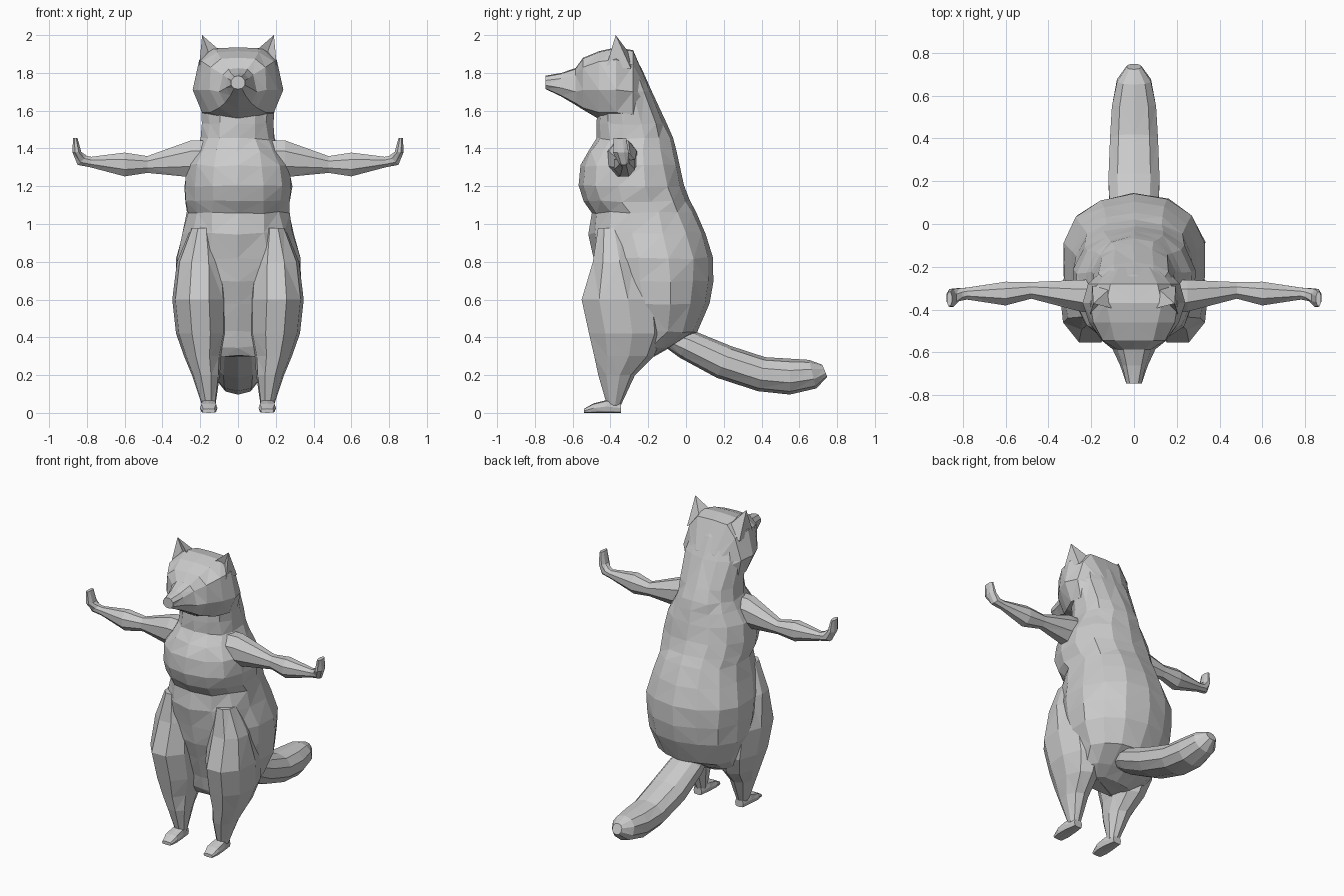
import bpy, bmesh, random
from math import sin, cos, pi, radians
from mathutils import Vector

if "Cube" in bpy.data.objects:
    bpy.data.objects.remove(bpy.data.objects["Cube"])

random.seed(4)


def make(name, bm):
    bmesh.ops.recalc_face_normals(bm, faces=bm.faces)
    bmesh.ops.triangulate(bm, faces=[f for f in bm.faces if len(f.verts) == 4])
    me = bpy.data.meshes.new(name)
    bm.to_mesh(me)
    bm.free()
    ob = bpy.data.objects.new(name, me)
    bpy.context.collection.objects.link(ob)
    return ob


def loft(name, rings, jitter=0.0):
    """Skin a closed surface over rings with equal point counts."""
    bm = bmesh.new()
    rows = [[bm.verts.new(Vector(p) + Vector([random.uniform(-jitter, jitter) for _ in range(3)]))
             for p in r] for r in rings]
    n = len(rows[0])
    for a, b in zip(rows, rows[1:]):
        for i in range(n):
            j = (i + 1) % n
            bm.faces.new((a[i], a[j], b[j], b[i]))
    bm.faces.new(rows[0])
    bm.faces.new(rows[-1])
    return make(name, bm)


def oval(c, u, v, n, e=2.0, phase=0.5):
    """Superellipse around c spanned by half-axis vectors u and v."""
    pts = []
    for i in range(n):
        t = 2 * pi * (i + phase) / n
        cs, sn = cos(t), sin(t)
        a = abs(cs) ** (2 / e) * (1 if cs > 0 else -1)
        b = abs(sn) ** (2 / e) * (1 if sn > 0 else -1)
        pts.append(Vector(c) + Vector(u) * a + Vector(v) * b)
    return pts


def level(z, cx, hw, yf, yb, n, e=2.0, phase=0.5):
    return oval((cx, (yf + yb) / 2, z), (hw, 0, 0), (0, (yb - yf) / 2, 0), n, e, phase)


# Torso and neck: z, half width, front y, back y
torso_rows = [(0.30, .17, -.33, -.17), (0.35, .23, -.36, -.08), (0.43, .27, -.38, .06),
              (0.58, .325, -.43, .12), (0.70, .335, -.47, .14), (0.82, .335, -.49, .143),
              (0.95, .30, -.515, .105), (1.06, .275, -.50, .055), (1.12, .28, -.545, .025),
              (1.20, .29, -.57, -.005), (1.31, .275, -.56, -.035), (1.39, .23, -.52, -.055),
              (1.45, .20, -.475, -.07), (1.53, .19, -.47, -.10), (1.70, .20, -.46, -.18),
              (1.82, .17, -.45, -.235), (1.91, .13, -.43, -.285)]
body = loft("animal_body", [level(z, 0, w, f, b, 14, 2.25) for z, w, f, b in torso_rows], 0.006)
parts = []

# Head, nose to nape: y, top z, top w, brow w, brow z, cheek w, cheek z, jaw w, jaw z, bottom z
head_rows = [(-.745, 1.785, .02, .036, 1.76, .036, 1.735, .02, 1.718, 1.715),
             (-.66, 1.80, .035, .055, 1.77, .065, 1.72, .04, 1.68, 1.675),
             (-.585, 1.825, .05, .08, 1.79, .10, 1.70, .07, 1.64, 1.63),
             (-.545, 1.88, .09, .145, 1.83, .15, 1.71, .10, 1.615, 1.605),
             (-.46, 1.915, .11, .19, 1.86, .21, 1.71, .15, 1.59, 1.555),
             (-.37, 1.935, .13, .205, 1.87, .24, 1.71, .19, 1.59, 1.53),
             (-.28, 1.92, .11, .17, 1.84, .215, 1.70, .19, 1.58, 1.54),
             (-.20, 1.735, .07, .10, 1.70, .13, 1.65, .13, 1.60, 1.58)]
rings = []
for y, zt, wt, wb, zb, wc, zc, wj, zj, zl in head_rows:
    half = [(wt, zt - .005), (wb, zb), (wc, zc), (wj, zj)]
    rings.append([(0, y, zt)] + [(x, y, z) for x, z in half] + [(0, y, zl)]
                 + [(-x, y, z) for x, z in reversed(half)])
parts.append(loft("head", rings))

# Tail: y, z, pitch, half height, half width
tail_rows = [(-.10, .40, -20, .05, .09), (0, .365, -25, .08, .115), (.2, .27, -24, .092, .125),
             (.4, .205, -12, .092, .117), (.55, .192, 0, .095, .108), (.67, .205, 14, .078, .083),
             (.735, .222, 22, .035, .035)]
rings = []
for y, z, a, h, w in tail_rows:
    a = radians(a)
    rings.append(oval((0, y, z), (w, 0, 0), (0, -sin(a) * h, cos(a) * h), 10, 2.2))
parts.append(loft("tail", rings))

# Arm: x, y, z, pitch, half height, half depth (hand bends upward)
arm_rows = [(.12, -.34, 1.35, 0, .10, .09), (.25, -.335, 1.345, 0, .105, .08),
            (.48, -.31, 1.315, 0, .048, .042), (.60, -.325, 1.315, 0, .068, .06),
            (.78, -.325, 1.328, 5, .03, .03), (.825, -.33, 1.337, 45, .037, .032),
            (.853, -.345, 1.38, 85, .025, .045), (.862, -.35, 1.455, 85, .013, .036)]
# Leg: z, centre x, half width, front y, back y
leg_rows = [(.98, .19, .06, -.47, -.32), (.80, .20, .125, -.50, -.25), (.60, .205, .145, -.565, -.13),
            (.42, .195, .135, -.525, -.12), (.30, .187, .10, -.495, -.17), (.20, .17, .075, -.47, -.27),
            (.04, .155, .036, -.42, -.345)]
# Foot: y, half width, top z
foot_rows = [(-.345, .03, .05), (-.42, .042, .068), (-.49, .046, .05), (-.54, .034, .022)]

for side, s in (("left", 1), ("right", -1)):
    rings = []
    for x, y, z, a, h, d in arm_rows:
        a = radians(a)
        rings.append(oval((s * x, y, z), (0, d, 0), (-s * sin(a) * h, 0, cos(a) * h), 8))
    parts.append(loft(side + "_arm", rings))
    parts.append(loft(side + "_leg", [level(z, s * x, w, f, b, 9, 2.1, 0.25)
                                      for z, x, w, f, b in leg_rows]))
    parts.append(loft(side + "_foot", [oval((s * .155, y, t / 2), (w, 0, 0), (0, 0, t / 2), 8, 4, 0)
                                       for y, w, t in foot_rows]))
    # Ear: pyramid with a hollowed front
    bm = bmesh.new()
    v = [bm.verts.new((s * x, y, z)) for x, y, z in
         ((.075, -.40, 1.90), (.205, -.42, 1.84), (.195, -.29, 1.82), (.10, -.29, 1.89),
          (.19, -.372, 2.0))]
    for q in ((1, 2, 4), (2, 3, 4), (3, 0, 4), (0, 1, 2, 3)):
        bm.faces.new([v[i] for i in q])
    front = bm.faces.new((v[0], v[1], v[4]))
    hollow = bmesh.ops.poke(bm, faces=[front])["verts"][0]
    hollow.co.y += 0.03
    parts.append(make(side + "_ear", bm))

# Fuse everything into one skin
bpy.context.view_layer.objects.active = body
for p in parts:
    m = body.modifiers.new("fuse", "BOOLEAN")
    m.operation, m.solver, m.object = "UNION", "EXACT", p
    bpy.ops.object.modifier_apply(modifier=m.name)
    bpy.data.objects.remove(p)
